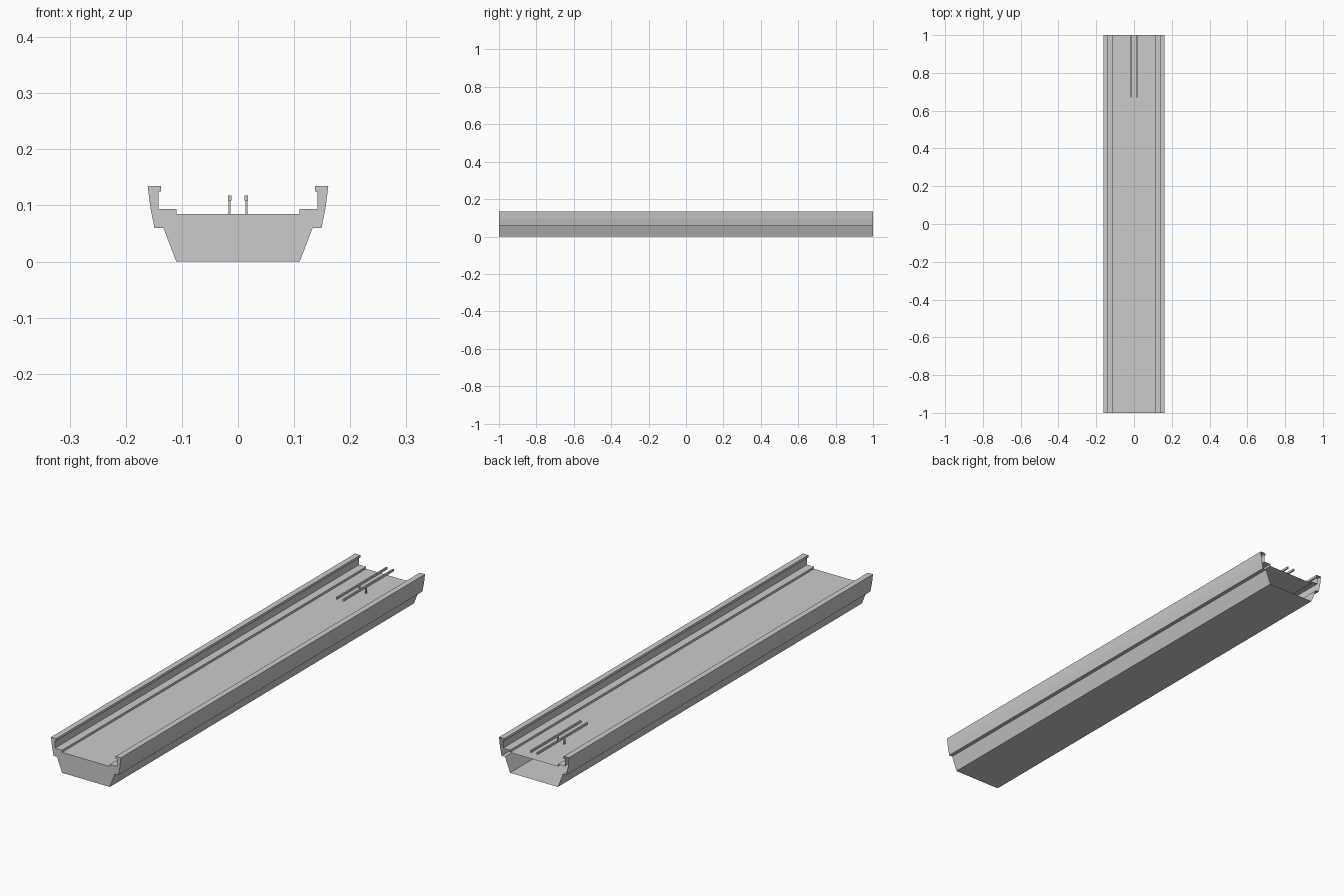
import bpy, bmesh

if "Cube" in bpy.data.objects:
    bpy.data.objects.remove(bpy.data.objects["Cube"])

# Right half of the deck cross-section (x, z), from the bottom edge up and inward
HALF = [(0.11, 0.0), (0.133, 0.06), (0.149, 0.06), (0.156, 0.095), (0.161, 0.135),
        (0.137, 0.135), (0.137, 0.125), (0.142, 0.125), (0.142, 0.094),
        (0.11, 0.094), (0.11, 0.085)]


def finish(bm, name):
    mesh = bpy.data.meshes.new(name)
    bm.to_mesh(mesh)
    bm.free()
    obj = bpy.data.objects.new(name, mesh)
    bpy.context.collection.objects.link(obj)
    return obj


def extrude_profile(name, profile, y0, y1):
    """Shell along y, closed at the front and open at the back."""
    bm = bmesh.new()
    front = [bm.verts.new((x, y0, z)) for x, z in profile]
    back = [bm.verts.new((x, y1, z)) for x, z in profile]
    n = len(profile)
    bm.faces.new(front)
    for i in range(n):
        j = (i + 1) % n
        bm.faces.new((front[j], front[i], back[i], back[j]))
    return finish(bm, name)


def box(name, lo, hi):
    bm = bmesh.new()
    bmesh.ops.create_cube(bm, size=1)
    for v in bm.verts:
        v.co = [(a + b) / 2 + c * (b - a) for a, b, c in zip(lo, hi, v.co)]
    return finish(bm, name)


# Bridge deck with both parapets
outline = HALF + [(-x, z) for x, z in reversed(HALF)]
extrude_profile("bridge_deck", outline, -1.0, 1.0)

# Pair of raised rails, each on one small post
for side, x in (("left", -0.015), ("right", 0.015)):
    box(f"{side}_rail", (x - 0.003, 0.67, 0.109), (x + 0.003, 1.0, 0.118))
    box(f"{side}_rail_post", (x - 0.002, 0.817, 0.085), (x + 0.002, 0.825, 0.109))
